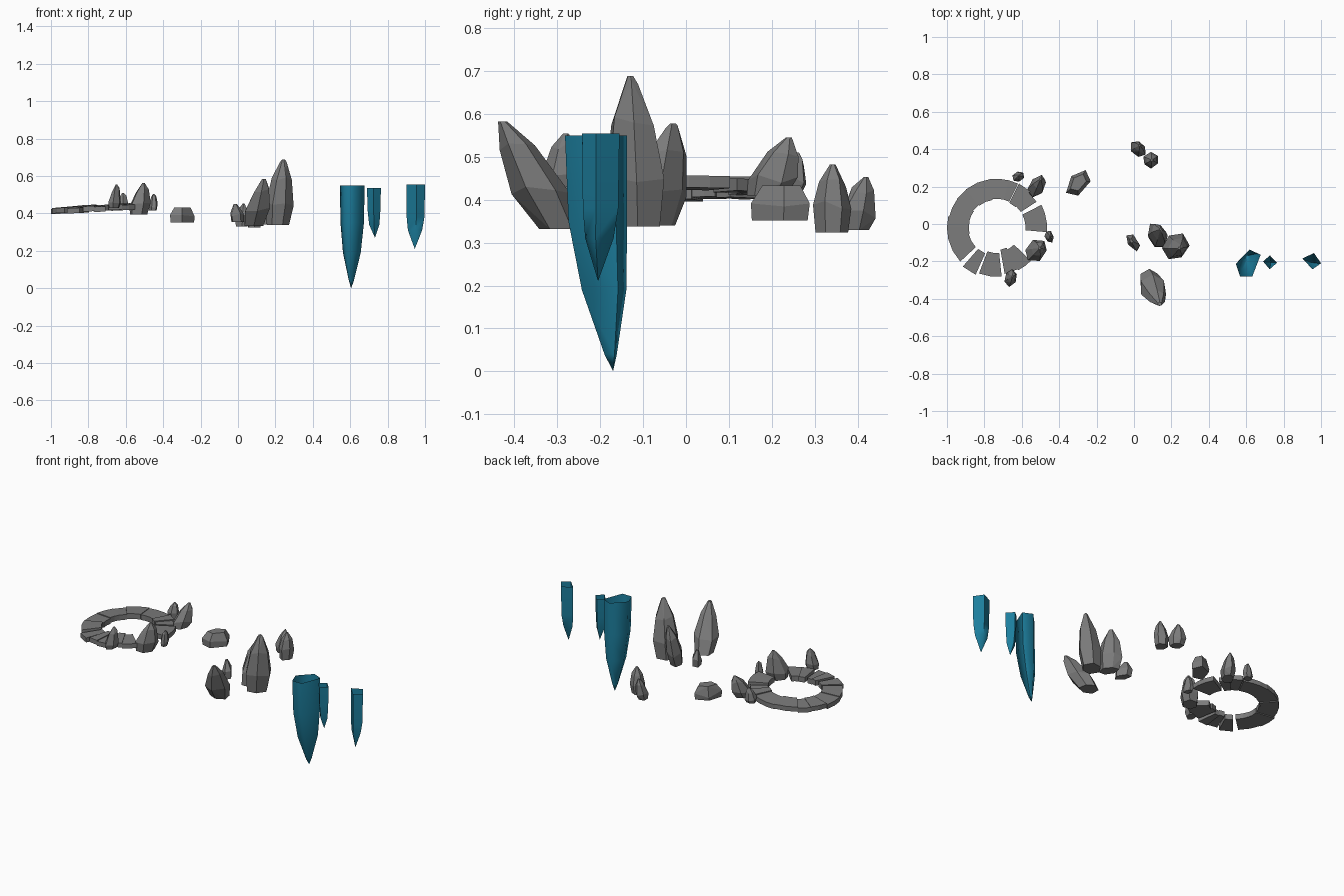
import bpy, bmesh, math, random
from mathutils import Vector

if "Cube" in bpy.data.objects:
    bpy.data.objects.remove(bpy.data.objects["Cube"])

random.seed(4)


def material(name, col):
    m = bpy.data.materials.new(name)
    m.diffuse_color = (*col, 1)
    m.use_nodes = True
    m.node_tree.nodes["Principled BSDF"].inputs["Base Color"].default_value = m.diffuse_color
    return m


STONE = material("grey stone", (0.2, 0.2, 0.2))
BLUE = material("teal crystal", (0.012, 0.21, 0.34))


def finish(bm, name, mat):
    bmesh.ops.recalc_face_normals(bm, faces=bm.faces)
    me = bpy.data.meshes.new(name)
    bm.to_mesh(me)
    bm.free()
    ob = bpy.data.objects.new(name, me)
    bpy.context.collection.objects.link(ob)
    me.materials.append(mat)
    return ob


# Ring of paving slabs: start angle, end angle, inner radius, outer radius, lift
CX, CY = -0.735, -0.02
SLABS = [(-5, 27, .155, .27, .004), (33, 47, .155, .255, 0), (47, 63, .15, .265, .006),
         (64, 98, .155, .262, .002), (98, 128, .15, .262, .006), (128, 144, .155, .262, 0),
         (144, 167, .15, .26, .003), (167, 193, .148, .265, -.002), (193, 223, .152, .265, .002),
         (229, 246, .15, .275, -.003), (249, 263, .135, .262, .003), (263, 276, .135, .262, -.002),
         (280, 297, .12, .25, .004), (297, 316, .13, .255, 0)]


def slab(i, a0, a1, r0, r1, lift):
    bm = bmesh.new()
    n = max(1, round((a1 - a0) / 12))
    rows = []
    for k in range(n + 1):
        a = math.radians(a0 + (a1 - a0) * k / n)
        row = []
        for r, dz in ((r0, -.016), (r1, -.016), (r1, .012), (r0, .016)):
            x, y = CX + r * math.cos(a), CY + r * math.sin(a)
            z = .427 + .05 * (x - CX) + dz + lift
            row.append(bm.verts.new((x, y, z)))
        rows.append(row)
    for p, q in zip(rows, rows[1:]):
        for j in range(4):
            bm.faces.new((p[j], p[(j + 1) % 4], q[(j + 1) % 4], q[j]))
    bm.faces.new(rows[0])
    bm.faces.new(rows[-1][::-1])
    finish(bm, f"ring_slab_{i}", STONE)


for i, s in enumerate(SLABS):
    slab(i, *s)


# Faceted rock: hull of jittered rings running from a base centre to a tip
def rock(name, base, tip, rx, ry, rot, rings=((0, .8), (.3, 1), (.75, .62), (1, .12)), sides=6):
    bm = bmesh.new()
    base, tip = Vector(base), Vector(tip)
    rot = math.radians(rot)
    jit = [random.uniform(.88, 1.08) for _ in range(sides)]
    for t, s in rings:
        c = base.lerp(tip, t)
        for k in range(sides):
            a = 2 * math.pi * (k + .2) / sides
            u, v = rx * s * jit[k] * math.cos(a), ry * s * jit[k] * math.sin(a)
            dz = random.uniform(-.012, .012) * (0 < t < 1)
            bm.verts.new((c.x + u * math.cos(rot) - v * math.sin(rot),
                          c.y + u * math.sin(rot) + v * math.cos(rot), c.z + dz))
    h = bmesh.ops.convex_hull(bm, input=bm.verts)
    junk = {e for e in h["geom_interior"] + h["geom_unused"] if isinstance(e, bmesh.types.BMVert)}
    bmesh.ops.delete(bm, geom=list(junk), context='VERTS')
    bmesh.ops.dissolve_limit(bm, angle_limit=math.radians(6), verts=bm.verts, edges=bm.edges)
    finish(bm, name, STONE)


BLOCK = ((0, .95), (.35, 1), (1, .65))

# Rocks standing beside the ring
rock("ring_rock_back_small", (-.62, .25, .42), (-.615, .26, .51), .037, .03, 30)
rock("ring_rock_back", (-.525, .19, .41), (-.5, .24, .545), .062, .045, 60)
rock("ring_rock_right", (-.53, -.145, .395), (-.505, -.13, .562), .07, .055, 40)
rock("ring_rock_front", (-.662, -.29, .43), (-.65, -.28, .555), .048, .036, 70)
rock("ring_rock_side", (-.455, -.07, .415), (-.45, -.065, .505), .036, .025, 110)

# Scattered small rocks
rock("loose_block", (-.297, .218, .352), (-.297, .222, .433), .085, .052, 52, BLOCK, 5)
rock("loose_chip", (-.004, -.1, .355), (-.015, -.09, .45), .055, .03, 125,
     ((0, .95), (.4, 1), (1, .25)), 5)
rock("back_rock_left", (.022, .395, .33), (.03, .42, .453), .05, .04, 130)
rock("back_rock_right", (.088, .34, .324), (.095, .342, .482), .046, .042, 20,
     ((0, .85), (.4, 1), (.75, .7), (1, .15)))

# Central cluster of standing rocks
TALL = ((0, .8), (.32, 1), (.7, .72), (.94, .25), (1, .1))
rock("cluster_tall", (.212, -.118, .338), (.242, -.13, .688), .076, .068, 50, TALL)
rock("cluster_middle", (.12, -.075, .34), (.14, -.03, .578), .07, .047, 115, TALL)
rock("cluster_leaning", (.083, -.292, .332), (.138, -.428, .583), .074, .07, 20,
     ((0, .75), (.35, 1), (.75, .6), (1, .15)))


# Hollow crystal spikes: open rim, tapering prism, pointed tip below
def crystal(name, rim, tip, ztop, levels):
    bm = bmesh.new()
    n = len(rim)
    cx, cy = sum(p[0] for p in rim) / n, sum(p[1] for p in rim) / n
    rings = []
    for z, s, pull in levels:
        ox, oy = cx + (tip[0] - cx) * pull, cy + (tip[1] - cy) * pull
        rings.append([bm.verts.new((ox + (x - cx) * s, oy + (y - cy) * s, z)) for x, y in rim])
    for p, q in zip(rings, rings[1:]):
        for j in range(n):
            bm.faces.new((p[j], p[(j + 1) % n], q[(j + 1) % n], q[j]))
    end = bm.verts.new(tip)
    for j in range(n):
        bm.faces.new((rings[-1][j], rings[-1][(j + 1) % n], end))
    ob = finish(bm, name, BLUE)
    bpy.ops.object.select_all(action='DESELECT')
    ob.select_set(True)
    bpy.context.view_layer.objects.active = ob
    bpy.ops.object.shade_smooth_by_angle(angle=math.radians(80))


crystal("crystal_large", [(.545, -.215), (.568, -.282), (.632, -.282), (.677, -.165), (.62, -.138)],
        (.605, -.17, 0), .55,
        [(.55, 1, 0), (.35, .95, .1), (.19, .72, .45), (.04, .2, .85)])
crystal("crystal_small", [(.69, -.2), (.725, -.242), (.764, -.208), (.727, -.168)],
        (.732, -.205, .27), .535,
        [(.535, 1, 0), (.42, .93, 0), (.34, .74, .3)])
crystal("crystal_mid", [(.9, -.185), (.962, -.155), (1.0, -.21), (.955, -.242)],
        (.945, -.205, .21), .555,
        [(.555, 1, 0), (.38, .95, .1), (.31, .76, .5)])
